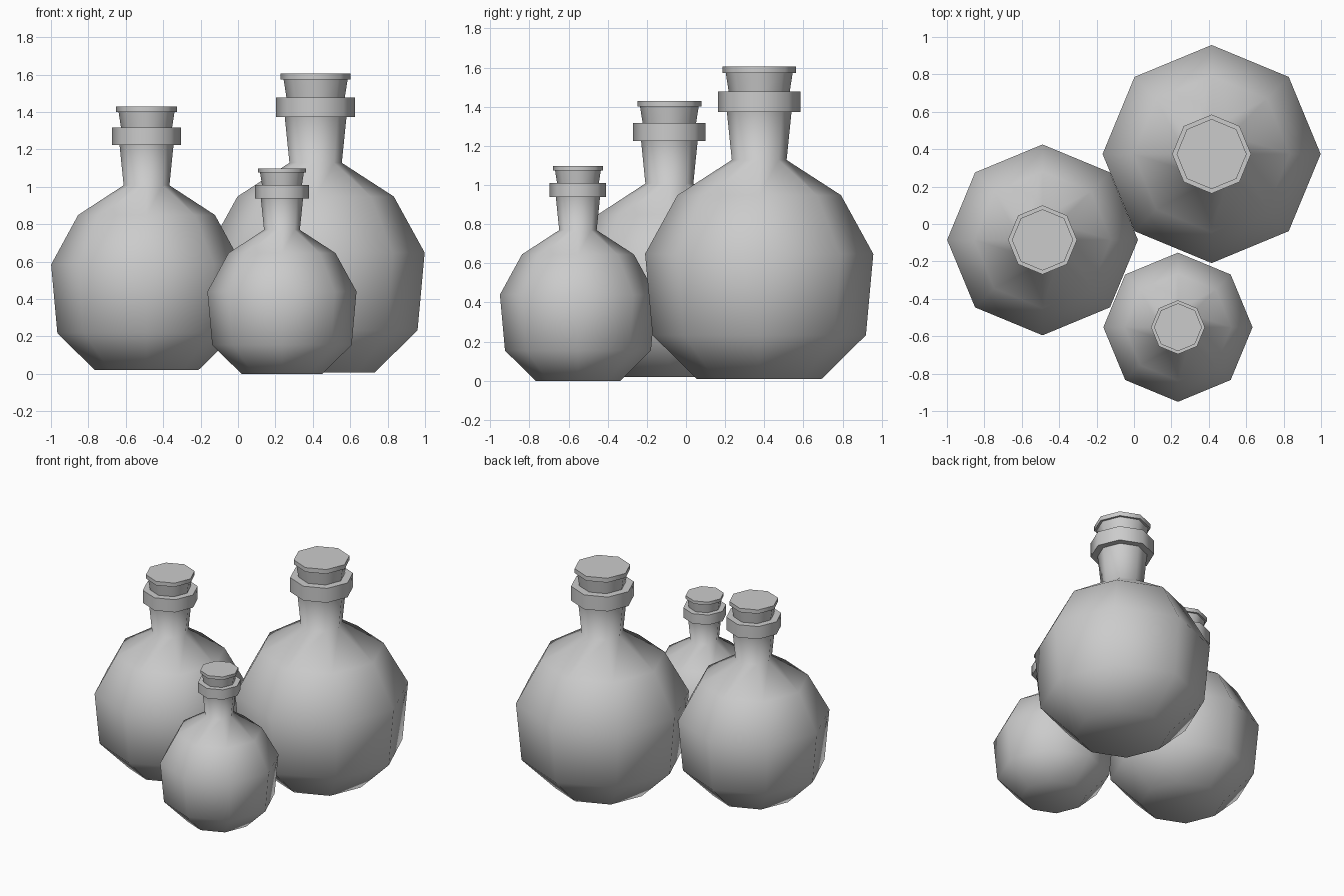
import bpy, bmesh, math

if "Cube" in bpy.data.objects:
    bpy.data.objects.remove(bpy.data.objects["Cube"])

SIDES = 8


def lathe(name, profile, loc, scale, angle):
    """Spin an (r, z) profile into a closed eight-sided solid."""
    bm = bmesh.new()
    rings = []
    for r, z in profile:
        rings.append([bm.verts.new((r * math.cos(i * math.tau / SIDES),
                                    r * math.sin(i * math.tau / SIDES), z))
                      for i in range(SIDES)])
    for a, b in zip(rings, rings[1:]):
        for i in range(SIDES):
            j = (i + 1) % SIDES
            bm.faces.new((a[i], a[j], b[j], b[i]))
    bm.faces.new(rings[0][::-1])
    bm.faces.new(rings[-1])
    for v in bm.verts:
        v.co.x *= scale[0]
        v.co.y *= scale[0]
        v.co.z *= scale[1]
    mesh = bpy.data.meshes.new(name)
    bm.to_mesh(mesh)
    bm.free()
    ob = bpy.data.objects.new(name, mesh)
    ob.location = loc
    bpy.context.collection.objects.link(ob)
    bpy.ops.object.select_all(action='DESELECT')
    ob.select_set(True)
    bpy.context.view_layer.objects.active = ob
    bpy.ops.object.shade_smooth_by_angle(angle=math.radians(angle))
    return ob


# Profiles of the large flask, measured from its base
BODY = [(0.317, 0), (0.545, 0.225), (0.583, 0.64), (0.418, 0.94),
        (0.14, 1.12), (0.165, 1.365)]
COLLAR = [(0.211, 1.365), (0.211, 1.47)]
CORK = [(0.153, 1.45), (0.171, 1.565)]
CORK_LIP = [(0.187, 1.565), (0.187, 1.597)]


def flask(prefix, loc, scale):
    lathe(prefix + "_flask_body", BODY, loc, scale, 70)
    lathe(prefix + "_flask_collar", COLLAR, loc, scale, 50)
    lathe(prefix + "_cork", CORK, loc, scale, 50)
    lathe(prefix + "_cork_lip", CORK_LIP, loc, scale, 50)


# Three flasks: (radius scale, height scale)
flask("large", (0.415, 0.374, 0.008), (1.0, 1.0))
flask("medium", (-0.489, -0.085, 0.02), (0.875, 0.882))
flask("small", (0.235, -0.552, 0.0), (0.684, 0.687))
